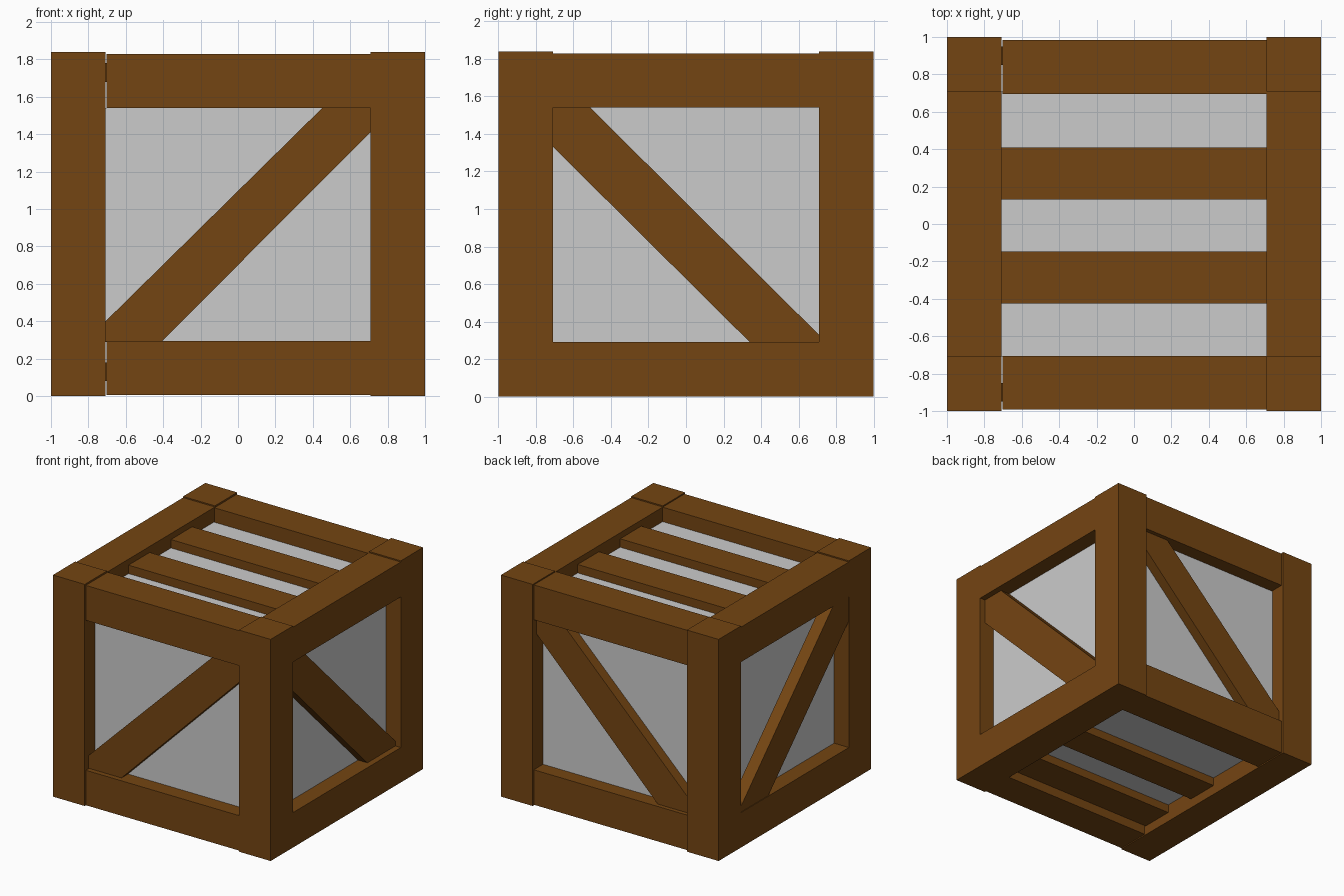
import bpy, bmesh
from mathutils import Vector

if "Cube" in bpy.data.objects:
    bpy.data.objects.remove(bpy.data.objects["Cube"])

wood = bpy.data.materials.new("wood")
wood.diffuse_color = (0.175, 0.059, 0.006, 1)
wood.use_nodes = True
wood.node_tree.nodes["Principled BSDF"].inputs["Base Color"].default_value = wood.diffuse_color

H, W, I = 1.84, 1.0, 0.708       # height, half width, inner edge of the frame
LOW, HIGH = 0.29, 1.54           # opening between the rails


def finish(name, bm, mat=None):
    bmesh.ops.recalc_face_normals(bm, faces=bm.faces)
    me = bpy.data.meshes.new(name)
    bm.to_mesh(me)
    bm.free()
    if mat:
        me.materials.append(mat)
    ob = bpy.data.objects.new(name, me)
    bpy.context.collection.objects.link(ob)
    return ob


def box(name, x, y, z):
    """Beam between pairs of limits on each axis."""
    bm = bmesh.new()
    bmesh.ops.create_cube(bm, size=1)
    for v in bm.verts:
        v.co = Vector([(r[0] + r[1]) / 2 + c * (r[1] - r[0])
                       for r, c in zip((x, y, z), v.co)])
    return finish(name, bm, wood)


def span(s, a, b):
    return tuple(sorted((s * a, s * b)))


def place(axis, depth, u, v):
    return Vector((depth, u, v)) if axis == 'x' else Vector((u, depth, v))


def brace(name, axis, s, outline, outer=0.95):
    """Diagonal board with mitred ends, extruded through its thickness."""
    bm = bmesh.new()
    f = bm.faces.new([bm.verts.new(place(axis, s * outer, u, v)) for u, v in outline])
    r = bmesh.ops.extrude_face_region(bm, geom=[f], use_keep_orig=True)
    moved = [g for g in r['geom'] if isinstance(g, bmesh.types.BMVert)]
    bmesh.ops.translate(bm, verts=moved, vec=place(axis, -s * 0.10, 0, 0))
    finish(name, bm, wood)


def panel(name, corners, outward):
    """Thin grey sheet closing one opening."""
    bm = bmesh.new()
    f = bm.faces.new([bm.verts.new(c) for c in corners])
    f.normal_update()
    if f.normal.dot(outward) < 0:
        f.normal_flip()
    me = bpy.data.meshes.new(name)
    bm.to_mesh(me)
    bm.free()
    bpy.context.collection.objects.link(bpy.data.objects.new(name, me))


front_outline = [(-I, LOW), (-0.41, LOW), (I, 1.41), (I, HIGH), (0.45, HIGH), (-I, 0.40)]
side_outline = [(-I, HIGH), (-I, 1.33), (0.34, LOW), (I, LOW), (I, 0.33), (-0.51, HIGH)]
opening = [(-I, LOW), (I, LOW), (I, HIGH), (-I, HIGH)]

for s, fb, lr in ((-1, "front", "left"), (1, "back", "right")):
    # corner posts
    for t, side in ((-1, "left"), (1, "right")):
        box(f"{fb}_{side}_post", span(t, I, W), span(s, I, W), (0, H))

    # rails: front/back ones leave a small gap at the left post
    fy = (-0.992, -0.705) if s < 0 else (0.695, 0.985)
    box(f"{fb}_top_rail", (-0.703, I), fy, (HIGH, 1.83))
    box(f"{fb}_bottom_rail", (-0.703, I), fy, (0.005, 0.295))
    box(f"{lr}_top_rail", span(s, I, W), (-I, I), (HIGH, 1.83))
    box(f"{lr}_bottom_rail", span(s, I, W), (-I, I), (0, LOW))

    # diagonal braces; the left one sits almost flush with the frame
    brace(f"{fb}_brace", 'y', s, front_outline)
    brace(f"{lr}_brace", 'x', s, side_outline, 0.995 if s < 0 else 0.95)

    # slats: the bottom pair is shifted towards the front
    sy = (-0.425, -0.148) if s < 0 else (0.132, 0.41)
    box(f"top_slat_{fb}", (-I, I), sy, (1.68, 1.78))
    by = (-0.70, -0.42) if s < 0 else (-0.14, 0.14)
    box(f"bottom_slat_{fb}", (-I, I), by, (0.08, 0.18))

    # inner panels
    d = 0.865
    panel(f"{fb}_panel", [place('y', s * d, u, v) for u, v in opening], Vector((0, s, 0)))
    panel(f"{lr}_panel", [place('x', s * d, u, v) for u, v in opening], Vector((s, 0, 0)))
    z = 1.71 if s > 0 else 0.15
    panel("top_panel" if s > 0 else "bottom_panel",
          [Vector((x, y, z)) for x, y in ((-I, -I), (I, -I), (I, I), (-I, I))],
          Vector((0, 0, s)))
